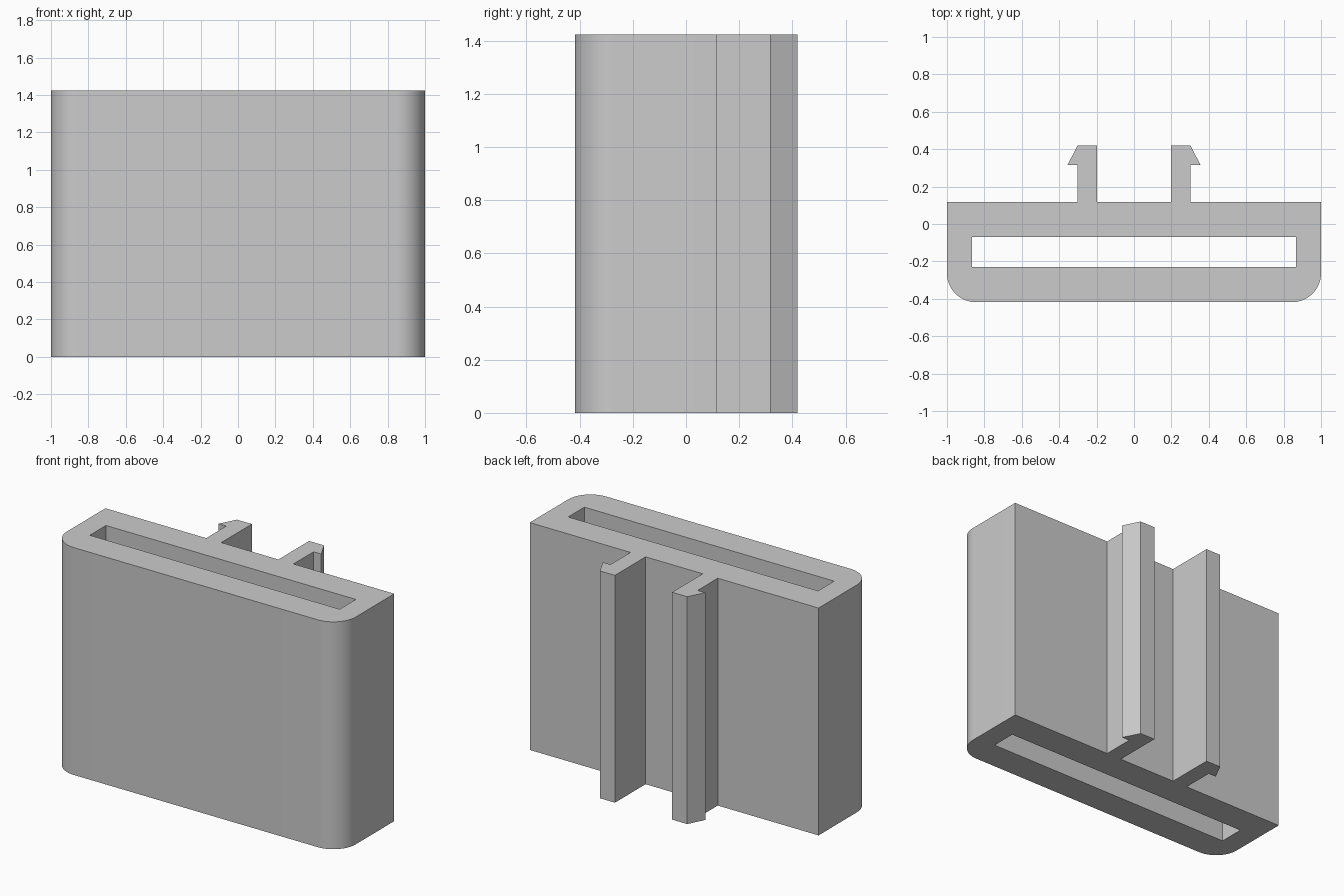
import bpy
import bmesh
from math import sin, cos, pi

HEIGHT = 1.423
RADIUS = 0.155
FRONT, BACK = -0.418, 0.117

if "Cube" in bpy.data.objects:
    bpy.data.objects.remove(bpy.data.objects["Cube"])

# Plain grey plastic
grey = bpy.data.materials.new("grey_plastic")
grey.use_nodes = True
colour = (0.6, 0.6, 0.6, 1)
grey.diffuse_color = colour
grey.node_tree.nodes["Principled BSDF"].inputs["Base Color"].default_value = colour


def add_loop(bm, points):
    verts = [bm.verts.new((x, y, 0)) for x, y in points]
    return [bm.edges.new((a, b)) for a, b in zip(verts, verts[1:] + verts[:1])]


# Right half of the outline: rounded front corner, then the barbed clip
steps = 16
half = [(1 - RADIUS + RADIUS * sin(a), FRONT + RADIUS - RADIUS * cos(a))
        for a in (i * pi / 2 / steps for i in range(steps + 1))]
half += [(1, BACK), (0.302, BACK), (0.302, 0.316), (0.355, 0.316),
         (0.302, 0.42), (0.198, 0.42), (0.198, BACK)]
outline = half + [(-x, y) for x, y in reversed(half)]

# Through slot for a strap
slot = [(-0.865, -0.23), (0.865, -0.23), (0.865, -0.07), (-0.865, -0.07)]

# Fill the section with its slot and extrude it to full height
bm = bmesh.new()
edges = add_loop(bm, outline) + add_loop(bm, slot)
bmesh.ops.triangle_fill(bm, edges=edges, use_beauty=True)
result = bmesh.ops.extrude_face_region(bm, geom=bm.faces[:], use_keep_orig=True)
top = [v for v in result["geom"] if isinstance(v, bmesh.types.BMVert)]
bmesh.ops.translate(bm, verts=top, vec=(0, 0, HEIGHT))
bmesh.ops.recalc_face_normals(bm, faces=bm.faces[:])

mesh = bpy.data.meshes.new("slotted_body_with_clips")
bm.to_mesh(mesh)
bm.free()
mesh.materials.append(grey)
body = bpy.data.objects.new("slotted_body_with_clips", mesh)
bpy.context.collection.objects.link(body)

# Smooth the rounded corners, keep all other edges sharp
bpy.ops.object.select_all(action="DESELECT")
body.select_set(True)
bpy.context.view_layer.objects.active = body
bpy.ops.object.shade_smooth_by_angle(angle=pi / 9)
